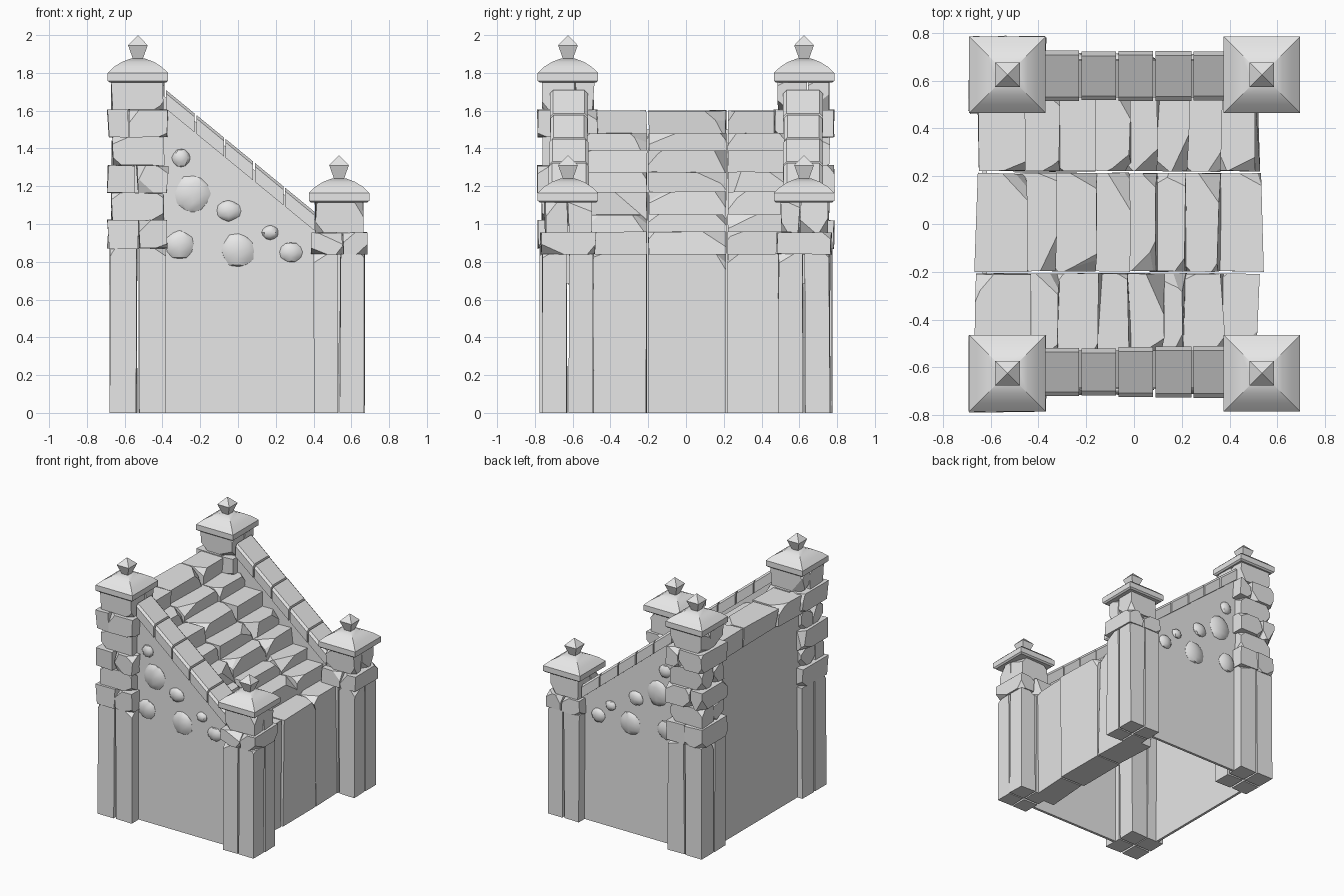
import bpy, bmesh, random
from mathutils import Vector

random.seed(7)
cube = bpy.data.objects.get("Cube")
if cube:
    bpy.data.objects.remove(cube, do_unlink=True)

grey = bpy.data.materials.new("stone_grey")
grey.use_nodes = True
grey.diffuse_color = (0.8, 0.8, 0.8, 1)
grey.node_tree.nodes["Principled BSDF"].inputs["Base Color"].default_value = (0.8, 0.8, 0.8, 1)


def finish(name, bm, smooth=None):
    bmesh.ops.recalc_face_normals(bm, faces=bm.faces)
    mesh = bpy.data.meshes.new(name)
    bm.to_mesh(mesh)
    bm.free()
    mesh.materials.append(grey)
    obj = bpy.data.objects.new(name, mesh)
    bpy.context.collection.objects.link(obj)
    if smooth:
        bpy.ops.object.select_all(action='DESELECT')
        obj.select_set(True)
        bpy.context.view_layer.objects.active = obj
        bpy.ops.object.shade_smooth_by_angle(angle=smooth)
    return obj


def stone(bm, lo, hi, jitter=(0, 0, 0), chips=0, depth=0.03, top_only=False):
    """A block with nudged corners and a few corners split off."""
    lo, hi = Vector(lo), Vector(hi)
    part = bmesh.new()
    bmesh.ops.create_cube(part, size=1)
    for v in part.verts:
        for i in range(3):
            v.co[i] = lo[i] if v.co[i] < 0 else hi[i]
            if v.co[i] != 0:
                v.co[i] += random.uniform(-1, 1) * jitter[i]
    for _ in range(chips):
        sign = [random.choice((-1, 1)) for _ in range(3)]
        if top_only:
            sign[2] = 1
        corner = Vector([hi[i] if sign[i] > 0 else lo[i] for i in range(3)])
        n = Vector([s * random.uniform(0.3, 1) for s in sign]).normalized()
        cut = bmesh.ops.bisect_plane(
            part, geom=part.verts[:] + part.edges[:] + part.faces[:],
            plane_co=corner - n * random.uniform(0.4, 1) * depth,
            plane_no=n, clear_outer=True)
        edges = [e for e in cut["geom_cut"] if isinstance(e, bmesh.types.BMEdge)]
        if len(edges) > 2:
            bmesh.ops.holes_fill(part, edges=edges)
    temp = bpy.data.meshes.new("temp")
    part.to_mesh(temp)
    part.free()
    bm.from_mesh(temp)
    bpy.data.meshes.remove(temp)


def prism(bm, outline, y0, y1):
    """An x-z outline carried from y0 to y1."""
    a = [bm.verts.new((x, y0, z)) for x, z in outline]
    b = [bm.verts.new((x, y1, z)) for x, z in outline]
    bm.faces.new(a)
    bm.faces.new(b)
    for i in range(len(a)):
        j = (i + 1) % len(a)
        bm.faces.new((a[i], a[j], b[j], b[i]))


def square_loft(bm, cx, cy, rings):
    """Stacked square rings of (half width, height)."""
    loops = []
    for h, z in rings:
        loops.append([bm.verts.new((cx + sx * h, cy + sy * h, z))
                      for sx, sy in ((-1, -1), (1, -1), (1, 1), (-1, 1))])
    for a, b in zip(loops, loops[1:]):
        for i in range(4):
            j = (i + 1) % 4
            bm.faces.new((a[i], a[j], b[j], b[i]))
    bm.faces.new(loops[0])
    bm.faces.new(loops[-1])
    bmesh.ops.remove_doubles(bm, verts=bm.verts, dist=0.0005)


def pillar(name, cx, cy, half, base_top, courses):
    # Tall base slabs, standing two by two with open joints
    bm = bmesh.new()
    for sx in (-1, 1):
        for sy in (-1, 1):
            xs = sorted((cx + sx * half - 0, cx + sx * 0.006))
            ys = sorted((cy + sy * half, cy + sy * 0.006))
            stone(bm, (xs[0], ys[0], 0), (xs[1], ys[1], base_top),
                  (0.004, 0.004, 0), 2, 0.03, True)
    finish(name + "_base", bm)

    # Courses alternate between wide stones and recessed stones
    bm = bmesh.new()
    z = base_top
    for k, top in enumerate(courses):
        h = half + (0.01 if k % 2 == 0 else -0.012)
        split = random.uniform(-0.06, 0.06)
        for side in (0, 1):
            lo, hi = [cx - h, cy - h, z], [cx + h, cy + h, top]
            axis = k % 2
            mid = (cx, cy)[axis] + split
            if side:
                lo[axis] = mid + 0.004
            else:
                hi[axis] = mid - 0.004
            stone(bm, lo, hi, (0.007, 0.007, 0.003), 4, 0.04)
        z = top
    finish(name + "_courses", bm)

    # Hipped cap and pointed finial
    bm = bmesh.new()
    square_loft(bm, cx, cy, [(0.148, z - 0.01), (0.16, z), (0.16, z + 0.042), (0.125, z + 0.075),
                             (0.085, z + 0.1), (0.04, z + 0.117)])
    finish(name + "_cap", bm, 0.5)
    bm = bmesh.new()
    square_loft(bm, cx, cy, [(0.024, z + 0.11), (0.052, z + 0.188), (0, z + 0.242)])
    finish(name + "_finial", bm)


for side, sy in (("right", -1), ("left", 1)):
    pillar("back_pillar_" + side, -0.53, 0.625 * sy, 0.148, 0.87,
           (1.02, 1.165, 1.31, 1.46, 1.605, 1.758))
    pillar("front_pillar_" + side, 0.535, 0.625 * sy, 0.135, 0.84, (0.955, 1.123))


def slope(x):
    return 1.70 - 0.82 * (x + 0.37)


JOINTS = (-0.385, -0.225, -0.07, 0.085, 0.245, 0.41)
PEBBLES = ((-0.30, 1.35, 0.05, 0.05), (-0.24, 1.16, 0.095, 0.10), (-0.05, 1.07, 0.065, 0.055),
           (-0.31, 0.89, 0.075, 0.075), (0.0, 0.86, 0.09, 0.09), (0.17, 0.955, 0.045, 0.038),
           (0.28, 0.85, 0.06, 0.055))

for side, sy in (("right", -1), ("left", 1)):
    # Thin outer panel and thicker parapet under the coping
    bm = bmesh.new()
    a, b = -0.42, 0.44
    prism(bm, [(a, 0), (b, 0), (b, slope(b) - 0.06), (a, slope(a) - 0.06)], 0.67 * sy, 0.69 * sy)
    prism(bm, [(a, slope(a) - 0.35), (b, slope(b) - 0.35), (b, slope(b) - 0.04),
               (a, slope(a) - 0.04)], 0.53 * sy, 0.685 * sy)
    finish("side_wall_" + side, bm)

    # Sloping coping stones with chamfered upper edges
    bm = bmesh.new()
    for x0, x1 in zip(JOINTS, JOINTS[1:]):
        w = 0.103 + random.uniform(-0.005, 0.006)
        section = [(-w, -0.1), (w, -0.1), (w, -0.018), (w - 0.018, 0), (0.018 - w, 0), (-w, -0.018)]
        ends = [[bm.verts.new((x, 0.62 * sy + y, slope(x) + z)) for y, z in section]
                for x in (x0 + 0.005, x1 - 0.005)]
        for end in ends:
            bm.faces.new(end)
        for i in range(len(section)):
            j = (i + 1) % len(section)
            bm.faces.new((ends[0][i], ends[0][j], ends[1][j], ends[1][i]))
    finish("coping_" + side, bm)

    # Rounded stones bulging out of the wall
    bm = bmesh.new()
    for x, z, rx, rz in PEBBLES:
        made = bmesh.ops.create_uvsphere(bm, u_segments=9, v_segments=6, radius=1)["verts"]
        for v in made:
            c = v.co.copy()
            k = random.uniform(0.93, 1.06)
            v.co = (x + c.x * rx * k, (0.688 + c.y * 0.03) * sy, z + c.z * rz * k)
    finish("wall_stones_" + side, bm, 0.6)

# Back panel, recessed between the tall pillars
bm = bmesh.new()
stone(bm, (-0.635, -0.52, 0), (-0.615, 0.52, 1.5))
finish("back_wall", bm)

# Steps: three chipped blocks each, lowest ones reach the ground
EDGES = (-0.655, -0.45, -0.315, -0.15, -0.025, 0.105, 0.225, 0.37, 0.525)
TOPS = (1.6, 1.48, 1.39, 1.275, 1.17, 1.05, 0.96, 0.84)
SPLITS = (-0.56, -0.203, 0.217, 0.56)
for n, top in enumerate(TOPS):
    bm = bmesh.new()
    last = n == len(TOPS) - 1
    back = EDGES[n] - (0 if n == 0 else 0.05)
    for y0, y1 in zip(SPLITS, SPLITS[1:]):
        nudge = random.uniform(-0.012, 0.012)
        bottom = 0 if last else top - 0.15
        stone(bm, (back, y0 + 0.005, bottom), (EDGES[n + 1] + nudge, y1 - 0.005, top),
              (0.014, 0.004, 0 if last else 0.003), 4, 0.055, True)
    finish("step_%d" % (len(TOPS) - n), bm)
